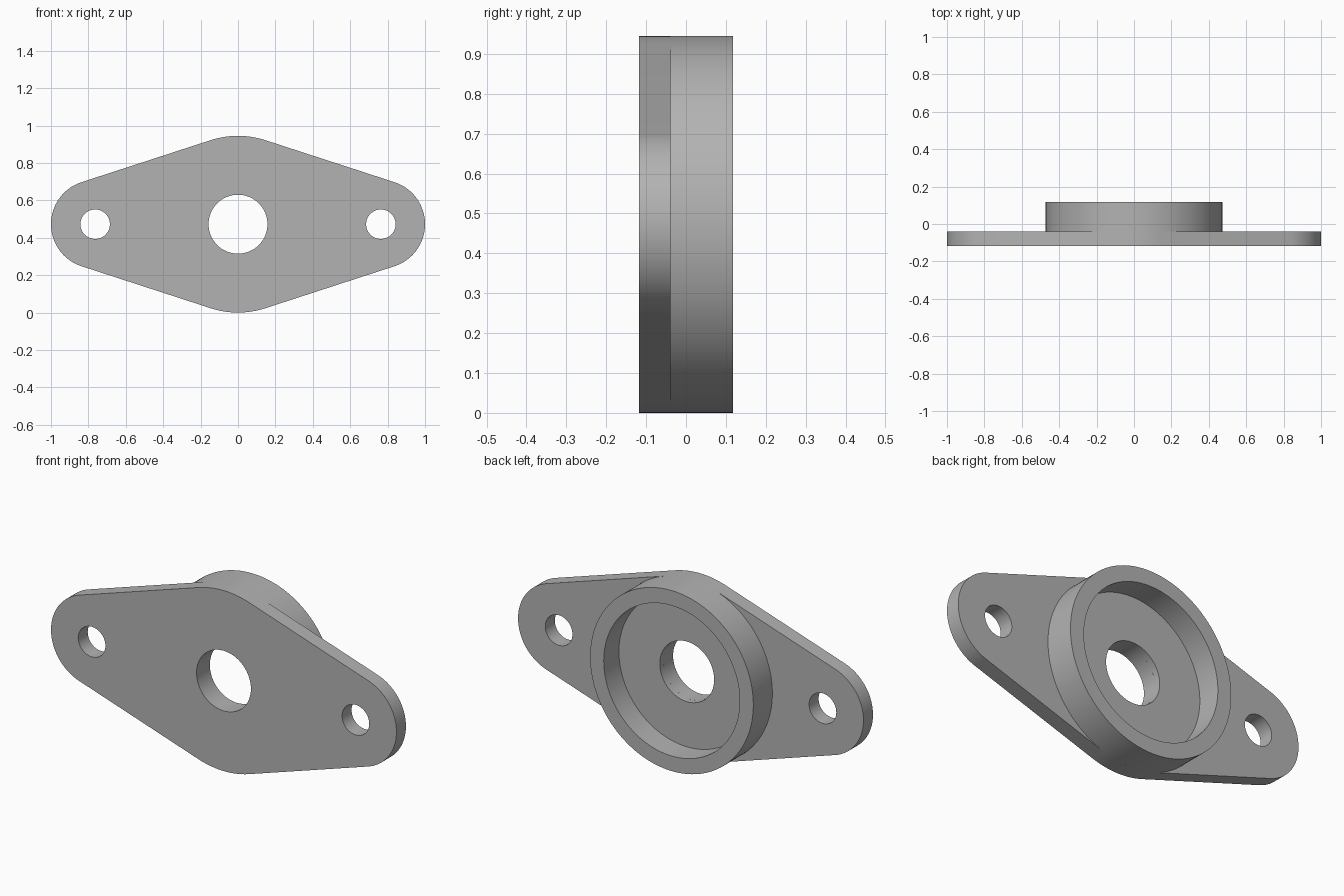
import bpy, bmesh, math
from mathutils import Matrix, Vector

if "Cube" in bpy.data.objects:
    bpy.data.objects.remove(bpy.data.objects["Cube"], do_unlink=True)

UNIT = 2 / 127                      # one design step; the flange is 127 steps long
HUB_R, END_R = 30 * UNIT, 15 * UNIT
BORE_R, BOLT_R, CUP_R = 10 * UNIT, 5 * UNIT, 25 * UNIT
END_X = 1 - END_R
FRONT, BACK = -7.5 * UNIT, 7.5 * UNIT
PLATE_BACK = FRONT + 5 * UNIT
CUP_FLOOR = BACK - 8 * UNIT
SEGMENTS = 128

metal = bpy.data.materials.new("grey metal")
metal.use_nodes = True
metal.diffuse_color = (0.45, 0.45, 0.45, 1)
metal.node_tree.nodes["Principled BSDF"].inputs["Base Color"].default_value = metal.diffuse_color


def arc(cx, radius, start, end, steps):
    """Points of an arc in the upright front plane."""
    angles = [start + (end - start) * i / steps for i in range(steps + 1)]
    return [Vector((cx + radius * math.cos(a), FRONT, HUB_R + radius * math.sin(a))) for a in angles]


def circle(cx, radius):
    return arc(cx, radius, 0, math.tau, SEGMENTS // 2)[:-1]


def finish(bm, name):
    bmesh.ops.recalc_face_normals(bm, faces=bm.faces)
    mesh = bpy.data.meshes.new(name)
    bm.to_mesh(mesh)
    bm.free()
    obj = bpy.data.objects.new(name, mesh)
    bpy.context.collection.objects.link(obj)
    mesh.materials.append(metal)
    bpy.ops.object.select_all(action='DESELECT')
    obj.select_set(True)
    bpy.context.view_layer.objects.active = obj
    bpy.ops.object.shade_smooth_by_angle(angle=math.radians(30))


# Flange plate: tangent outline around the hub and both ends, with three holes
lean = math.asin((HUB_R - END_R) / END_X)
tangent = math.pi / 2 - lean
outline = (arc(END_X, END_R, -tangent, tangent, 48)
           + arc(0, HUB_R, tangent, math.pi - tangent, 16)
           + arc(-END_X, END_R, math.pi - tangent, math.pi + tangent, 48)
           + arc(0, HUB_R, math.pi + tangent, math.tau - tangent, 16))
bm = bmesh.new()
for loop in (outline, circle(0, BORE_R), circle(END_X, BOLT_R), circle(-END_X, BOLT_R)):
    verts = [bm.verts.new(p) for p in loop]
    for a, b in zip(verts, verts[1:] + verts[:1]):
        bm.edges.new((a, b))
bmesh.ops.triangle_fill(bm, edges=bm.edges[:], use_beauty=True, normal=(0, -1, 0))
extruded = bmesh.ops.extrude_face_region(bm, geom=bm.faces[:], use_keep_orig=True)["geom"]
bmesh.ops.translate(bm, vec=(0, PLATE_BACK - FRONT, 0),
                    verts=[g for g in extruded if isinstance(g, bmesh.types.BMVert)])
finish(bm, "flange_plate")

# Boss: turned profile with a recessed cup and the central bore
profile = [(BORE_R, PLATE_BACK), (BORE_R, CUP_FLOOR), (CUP_R, CUP_FLOOR),
           (CUP_R, BACK), (HUB_R, BACK), (HUB_R, PLATE_BACK)]
bm = bmesh.new()
verts = [bm.verts.new((r, y, HUB_R)) for r, y in profile]
# the last edge closes the underside against the plate
edges = [bm.edges.new(pair) for pair in zip(verts, verts[1:] + verts[:1])]
bmesh.ops.spin(bm, geom=verts + edges, cent=(0, 0, HUB_R), axis=(0, 1, 0),
               angle=math.tau, steps=SEGMENTS, use_merge=True)
bmesh.ops.remove_doubles(bm, verts=bm.verts, dist=1e-5)
finish(bm, "bearing_boss")
